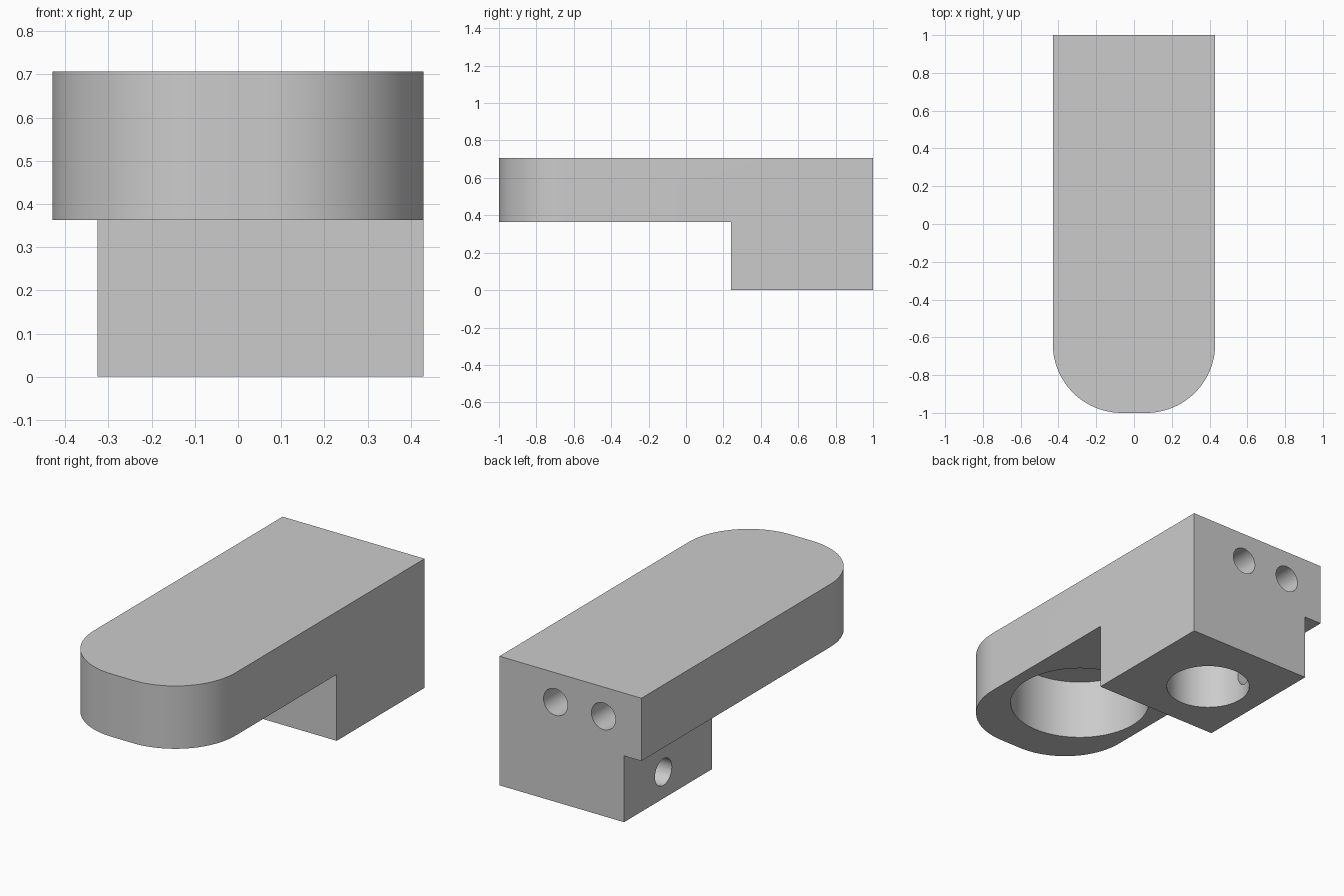
import bpy, bmesh, math
from mathutils import Matrix, Vector

if "Cube" in bpy.data.objects:
    bpy.data.objects.remove(bpy.data.objects["Cube"], do_unlink=True)

W, TOP, STEP = 0.43, 0.707, 0.363

grey = bpy.data.materials.new("plain grey")
grey.use_nodes = True
grey.diffuse_color = (0.6, 0.6, 0.6, 1)
grey.node_tree.nodes["Principled BSDF"].inputs["Base Color"].default_value = (0.6, 0.6, 0.6, 1)


def make(name, bm):
    bmesh.ops.recalc_face_normals(bm, faces=bm.faces)
    mesh = bpy.data.meshes.new(name)
    bm.to_mesh(mesh)
    bm.free()
    mesh.materials.append(grey)
    ob = bpy.data.objects.new(name, mesh)
    bpy.context.collection.objects.link(ob)
    return ob


def prism(name, outline, z0, z1):
    bm = bmesh.new()
    face = bm.faces.new([bm.verts.new((x, y, z0)) for x, y in outline])
    up = bmesh.ops.extrude_face_region(bm, geom=[face])["geom"]
    bmesh.ops.translate(bm, vec=(0, 0, z1 - z0),
                        verts=[v for v in up if isinstance(v, bmesh.types.BMVert)])
    return make(name, bm)


def rod(name, start, end, radius, sides=64):
    a, b = Vector(start), Vector(end)
    turn = (b - a).to_track_quat("Z", "Y").to_matrix().to_4x4()
    bm = bmesh.new()
    bmesh.ops.create_cone(bm, cap_ends=True, segments=sides, radius1=radius, radius2=radius,
                          depth=(b - a).length,
                          matrix=Matrix.Translation((a + b) / 2) @ turn)
    ob = make(name, bm)
    ob.hide_render = True
    ob.hide_set(True)
    return ob


def boolean(target, other, operation):
    mod = target.modifiers.new(other.name, "BOOLEAN")
    mod.object, mod.operation, mod.solver = other, operation, "EXACT"
    bpy.context.view_layer.objects.active = target
    bpy.ops.object.modifier_apply(modifier=mod.name)
    bpy.data.objects.remove(other, do_unlink=True)


# Arm: long slab with two rounded front corners
R, N = 0.365, 24
right_arc = []
for i in range(N + 1):
    t = math.pi / 2 * i / N
    right_arc.append((W - R + R * math.sin(t), R - 1 - R * math.cos(t)))
left_arc = [(-x, y) for x, y in reversed(right_arc)]
body = prism("arm_with_mount", right_arc + [(W, 1), (-W, 1)] + left_arc, STEP, TOP)

# Mount: offset block below the rear, flush on one side
block = prism("mount_block", [(-0.325, 0.24), (W, 0.24), (W, 1), (-0.325, 1)], 0, STEP + 0.1)
boolean(body, block, "UNION")

# Bores and screw holes
cutters = [
    rod("front_bore", (0, -0.44, 0.2), (0, -0.44, 0.695), 0.36, 96),
    rod("mount_bore", (0, 0.6, -0.1), (0, 0.6, 0.36), 0.215),
    rod("side_hole", (-0.6, 0.66, 0.145), (0, 0.66, 0.145), 0.073, 40),
]
for x in (0.09, -0.2):
    cutters.append(rod("rear_hole", (x, 1.1, 0.547), (x, -0.3, 0.547), 0.073, 40))
for cutter in cutters:
    boolean(body, cutter, "DIFFERENCE")

# Smooth round walls, crisp edges
body.select_set(True)
bpy.context.view_layer.objects.active = body
bpy.ops.object.shade_smooth_by_angle(angle=math.radians(30))
